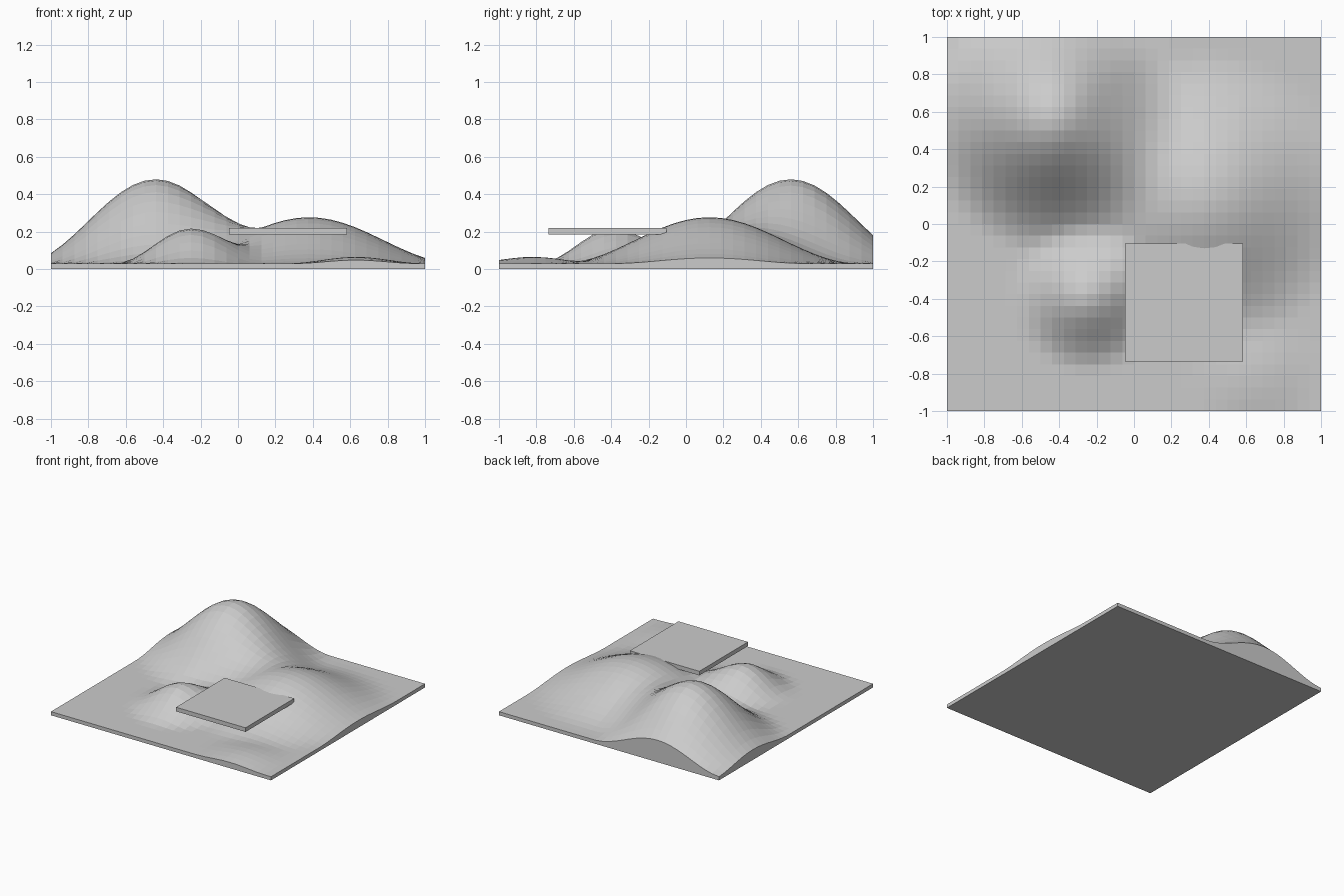
import bpy, bmesh, math

if "Cube" in bpy.data.objects:
    bpy.data.objects.remove(bpy.data.objects["Cube"])

BASE = 0.03   # level of the flat ground
CELLS = 32    # terrain cells per side
# hills: centre x, centre y, height, radius
HILLS = [(-0.44, 0.56, 0.45, 0.725),
         (0.38, 0.125, 0.247, 0.80),
         (-0.25, -0.385, 0.187, 0.41),
         (0.63, -0.82, 0.035, 0.37)]


def ground_height(x, y):
    z = BASE
    for cx, cy, h, r in HILLS:
        d = math.hypot(x - cx, y - cy)
        if d < r:
            z += h * 0.5 * (1 + math.cos(math.pi * d / r))
    return z


def add_object(name, bm):
    bmesh.ops.recalc_face_normals(bm, faces=bm.faces)
    mesh = bpy.data.meshes.new(name)
    bm.to_mesh(mesh)
    bm.free()
    obj = bpy.data.objects.new(name, mesh)
    bpy.context.collection.objects.link(obj)
    return obj


# hilly terrain: cosine hills on a grid, skirt down to a flat underside
bm = bmesh.new()
bmesh.ops.create_grid(bm, x_segments=CELLS, y_segments=CELLS, size=1)
top = list(bm.verts)
rim = [e for e in bm.edges if e.is_boundary]
skirt = bmesh.ops.extrude_edge_only(bm, edges=rim)["geom"]
for v in top:
    v.co.z = ground_height(v.co.x, v.co.y)
bottom = [e for e in skirt if isinstance(e, bmesh.types.BMEdge) and e.is_boundary]
bmesh.ops.contextual_create(bm, geom=bottom)
add_object("terrain", bm)

# flat square platform resting against the hillside
bm = bmesh.new()
bmesh.ops.create_cube(bm, size=1)
bmesh.ops.scale(bm, vec=(0.632, 0.632, 0.034), verts=bm.verts)
bmesh.ops.translate(bm, vec=(0.268, -0.42, 0.203), verts=bm.verts)
add_object("platform", bm)
